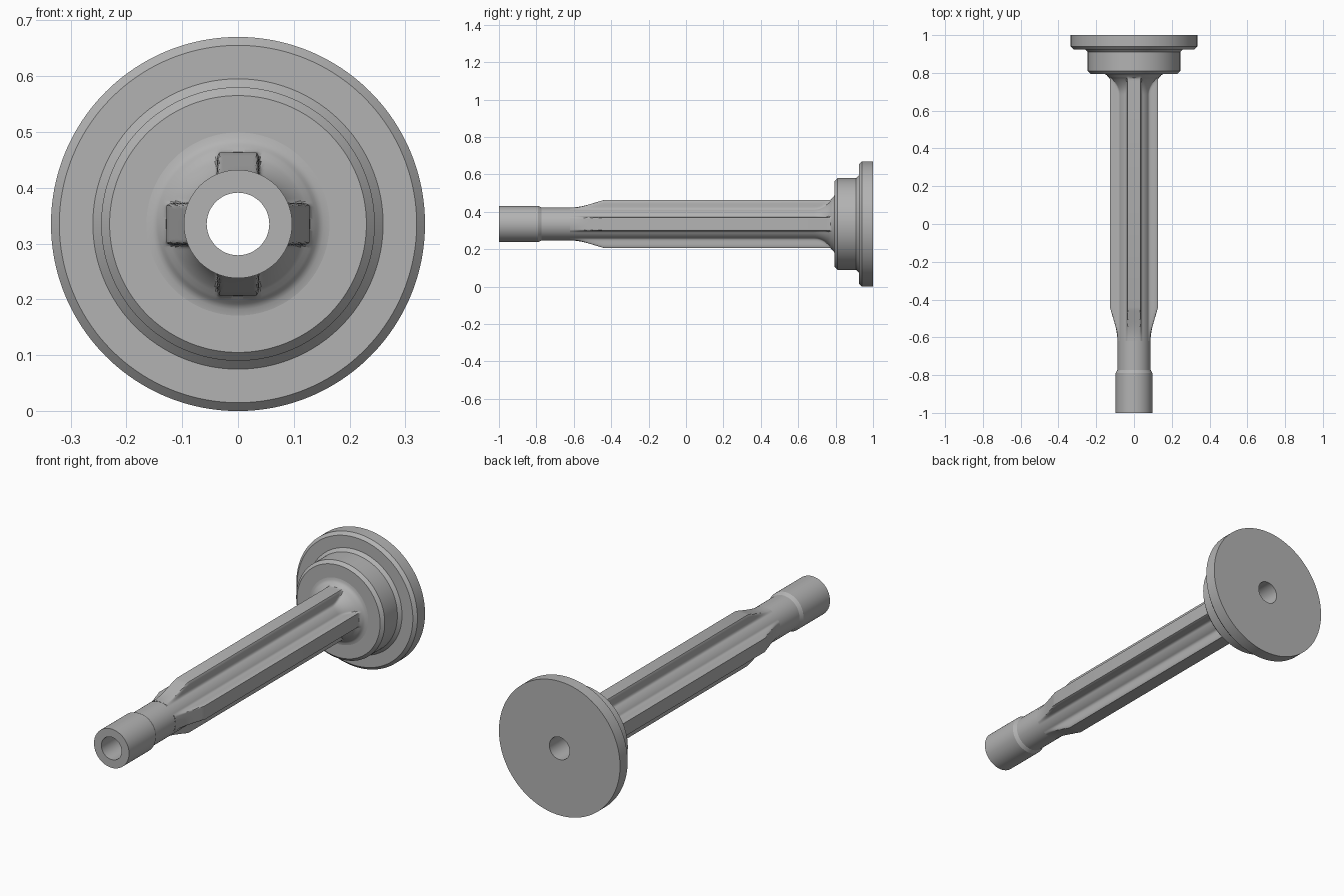
import bpy, bmesh, math
from math import sin, cos, pi, sqrt

if "Cube" in bpy.data.objects:
    bpy.data.objects.remove(bpy.data.objects["Cube"], do_unlink=True)

AXIS_Z = 0.335
BORE = 0.056
SEGMENTS = 192
HUB_FRONT = 0.795
CORE = 0.0875        # groove and neck radius
RIB_TOP = 0.128
RIB_HALF = 0.038

grey = bpy.data.materials.new("machined grey")
grey.use_nodes = True
colour = (0.45, 0.45, 0.45, 1)
grey.diffuse_color = colour
grey.node_tree.nodes["Principled BSDF"].inputs["Base Color"].default_value = colour


def loft(name, rings, angle=25):
    """Skin rings of (y, radius function of angle) around the long axis."""
    bm = bmesh.new()
    loops = []
    for y, radius in rings:
        loop = []
        for i in range(SEGMENTS):
            a = 2 * pi * i / SEGMENTS
            r = radius(a)
            loop.append(bm.verts.new((r * sin(a), y, AXIS_Z + r * cos(a))))
        loops.append(loop)
    for p, q in zip(loops, loops[1:]):
        for i in range(SEGMENTS):
            j = (i + 1) % SEGMENTS
            bm.faces.new((p[i], p[j], q[j], q[i]))
    mesh = bpy.data.meshes.new(name)
    bm.to_mesh(mesh)
    bm.free()
    mesh.materials.append(grey)
    obj = bpy.data.objects.new(name, mesh)
    bpy.context.collection.objects.link(obj)
    bpy.ops.object.select_all(action='DESELECT')
    obj.select_set(True)
    bpy.context.view_layer.objects.active = obj
    bpy.ops.object.shade_smooth_by_angle(angle=math.radians(angle))
    return obj


def lathe(name, profile):
    return loft(name, [(y, lambda a, r=r: r) for y, r in profile])


def smooth_max(a, b, k):
    h = max(k - abs(a - b), 0) / k
    return max(a, b) + h * h * k / 4


def step(lo, hi, v):
    return min(max((v - lo) / (hi - lo), 0), 1)


def rib_section(y):
    """Four rounded ribs on a round core, fading in at the nose and out at the hub."""
    top = CORE - 0.01 + (RIB_TOP - CORE + 0.01) * step(-0.61, -0.44, y)
    lift = step(0.69, 0.78, y)
    core = CORE + (0.134 - CORE) * lift * lift
    t = step(0.765, HUB_FRONT, y)
    flare = 0.03 * (1 - sqrt(1 - t * t))

    def radius(a):
        b = abs((a + pi / 4) % (pi / 2) - pi / 4)
        flat = top / cos(b)
        side = RIB_HALF / max(sin(b), 0.01)
        rib = -smooth_max(-flat, -side, 0.022)
        return smooth_max(core, rib, 0.014 * (1 - lift) + 0.001) + flare
    return radius


# Ribbed shaft with its fillet into the hub
stations = [-0.62 + 0.02 * i for i in range(10)] + [0.68]
stations += [0.69 + 0.0125 * i for i in range(7)]
stations += [0.772, 0.778, 0.783, 0.787, 0.79, 0.793, HUB_FRONT]
loft("ribbed_shaft", [(y, rib_section(y)) for y in stations], 35)

# Nose: end face, collar and neck
lathe("nose_collar", [(-1, BORE), (-1, 0.097), (-0.79, 0.097), (-0.772, CORE), (-0.62, CORE)])

# Hub and flange with chamfered rims
lathe("hub_and_flange", [
    (HUB_FRONT, 0.164), (HUB_FRONT, 0.23), (0.81, 0.245), (0.91, 0.245),
    (0.925, 0.26), (0.925, 0.32), (0.94, 0.335), (1, 0.335), (1, BORE)])

# Through bore
lathe("bore", [(1, BORE), (-1, BORE)])
